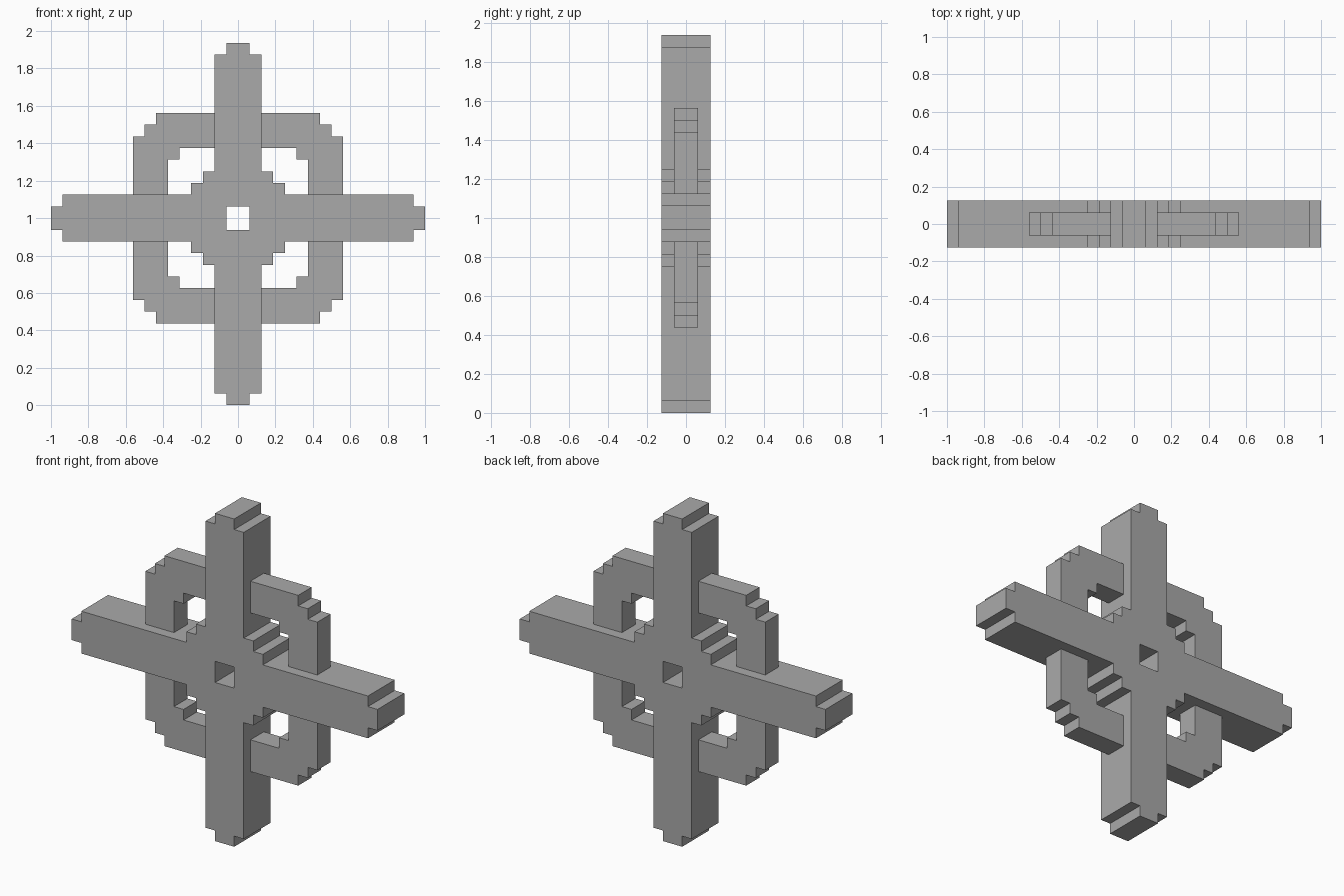
import bpy
import bmesh

U = 1 / 16          # size of one block
CENTRE_Z = 1.0

cube = bpy.data.objects.get("Cube")
if cube:
    bpy.data.objects.remove(cube, do_unlink=True)

grey = bpy.data.materials.new("plain grey")
grey.use_nodes = True
colour = (0.4, 0.4, 0.4, 1)
grey.diffuse_color = colour
grey.node_tree.nodes["Principled BSDF"].inputs["Base Color"].default_value = colour


def slab(name, outlines, half_depth):
    """Join flat outlines (in blocks, around the hub) and extrude them front to back."""
    bm = bmesh.new()
    for outline in outlines:
        bm.faces.new([bm.verts.new((x * U, -half_depth * U, CENTRE_Z + z * U))
                      for x, z in outline])
    bmesh.ops.remove_doubles(bm, verts=bm.verts, dist=U / 100)
    front = bm.faces[:]
    back = bmesh.ops.extrude_face_region(bm, geom=front, use_keep_orig=True)["geom"]
    verts = [v for v in back if isinstance(v, bmesh.types.BMVert)]
    bmesh.ops.translate(bm, verts=verts, vec=(0, 2 * half_depth * U, 0))
    bmesh.ops.recalc_face_normals(bm, faces=bm.faces)
    mesh = bpy.data.meshes.new(name)
    bm.to_mesh(mesh)
    bm.free()
    mesh.materials.append(grey)
    obj = bpy.data.objects.new(name, mesh)
    bpy.context.collection.objects.link(obj)
    return obj


def cross_quarter(side, reach):
    """A quarter of the stepped cross, leaving the square hub hole open."""
    return [(1, 0), (side, 0), (side, 1), (side - 1, 1), (side - 1, 2),
            (4, 2), (4, 3), (3, 3), (3, 4), (2, 4),
            (2, reach - 1), (1, reach - 1), (1, reach), (0, reach), (0, 1), (1, 1)]


RING_QUARTER = [(2, 6), (5, 6), (5, 5), (6, 5), (6, 2), (9, 2),
                (9, 7), (8, 7), (8, 8), (7, 8), (7, 9), (2, 9)]


def flipped(outline, sx, sz):
    points = [(x * sx, z * sz) for x, z in outline]
    return points if sx * sz > 0 else points[::-1]


# Cross with hub; the lower arm is one block longer than the upper one
quarters = [flipped(cross_quarter(16, 15 if sz > 0 else 16), sx, sz)
            for sx in (-1, 1) for sz in (-1, 1)]
slab("cross_with_hub", quarters, 2)

# Thinner ring segments between the arms
for side, sx in (("left", 1), ("right", -1)):
    for level, sz in (("upper", 1), ("lower", -1)):
        slab(f"ring_{level}_{side}", [flipped(RING_QUARTER, sx, sz)], 1)
